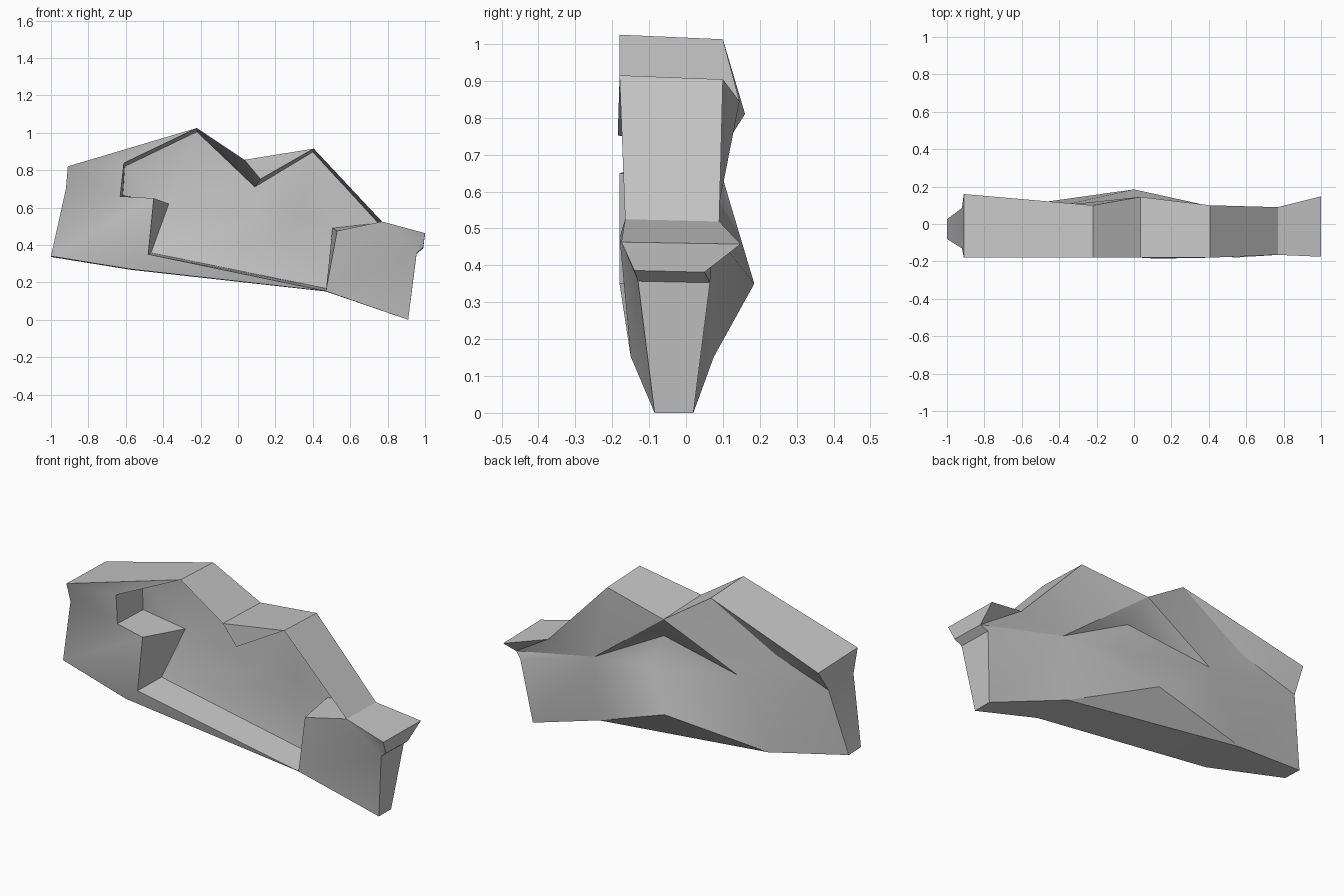
import bpy, bmesh, math

cube = bpy.data.objects.get("Cube")
if cube:
    bpy.data.objects.remove(cube, do_unlink=True)

# Grey stone material
stone = bpy.data.materials.new("grey_stone")
stone.use_nodes = True
grey = (0.57, 0.57, 0.57, 1)
stone.diffuse_color = grey
stone.node_tree.nodes["Principled BSDF"].inputs["Base Color"].default_value = grey

# Slab outline: x, z, front y, back y
outline = {
    "foot": (-1, .34, -.08, .025),
    "waist": (-.92, .70, -.13, .085),
    "shoulder": (-.91, .82, -.18, .16),
    "peak": (-.22, 1.025, -.18, .10),
    "notch": (.035, .855, -.18, .145),
    "hump": (.405, .915, -.18, .10),
    "step": (.77, .525, -.165, .09),
    "tip": (1, .463, -.175, .148),
    "lip": (.99, .386, -.14, .05),
    "neck": (.955, .357, -.13, .065),
    "toe": (.91, 0, -.085, .02),
    "sole": (.47, .153, -.15, .075),
    "belly": (-.57, .27, -.15, .105),
}
BACK_DROP = .988

# Points of the hollow in the front
hollow = {
    "brow": (-.61, -.18, .838), "cheek": (-.63, -.14, .66),
    "shelf": (-.45, -.18, .65), "sill": (-.48, -.18, .35),
    "roof": (-.605, .04, .82), "nook": (-.615, .06, .665),
    "core": (-.37, .075, .62), "ledge": (-.465, .005, .358),
    "ledge_end": (.485, .015, .165), "corner": (.505, .05, .49),
    "jamb": (.53, -.18, .475), "vee": (.12, -.185, .752),
    "peak_inner": (-.22, .04, 1.005), "dip": (.09, .035, .71),
    "hump_inner": (.4, .03, .897), "step_inner": (.75, .03, .517),
    "crease": (.11, .02, .55), "fold": (.29, .03, .46), "bump": (.33, .02, .55),
}
front_faces = [
    # left block
    "foot waist shoulder brow cheek", "foot cheek shelf sill", "foot sill belly",
    "shoulder peak brow",
    # cavity and ledge
    "brow peak peak_inner roof", "brow roof nook cheek", "cheek nook core shelf",
    "shelf core ledge sill", "sill ledge ledge_end sole", "belly sill sole",
    # right block
    "sole ledge_end corner jamb", "jamb corner step_inner step",
    "jamb step tip lip neck", "sole jamb neck toe",
    # overhanging rim
    "peak notch dip peak_inner", "notch vee dip", "notch hump vee",
    "vee hump hump_inner dip", "hump step step_inner hump_inner",
    # sunken wall
    "roof peak_inner core", "roof core nook", "peak_inner dip core",
    "dip crease core", "core crease ledge", "ledge crease fold",
    "ledge fold ledge_end", "ledge_end fold corner", "dip hump_inner bump",
    "dip bump crease", "crease bump fold", "bump corner fold",
    "bump hump_inner corner", "hump_inner step_inner corner",
]

# Points of the bulging back
bulge = {
    "scoop": (-.6, .08, .795), "ridge": (-.383, .10, .635), "pit": (.09, .062, .71),
    "groove": (.5, .075, .49), "dent": (.17, .078, .53), "hump_low": (0, .185, .35),
}
back_faces = [
    # left half
    "peak shoulder scoop", "shoulder waist scoop", "peak scoop ridge",
    "scoop waist ridge", "waist foot belly ridge", "peak ridge notch",
    # overhang below the notch
    "notch ridge pit", "notch pit groove", "notch groove hump",
    # right half
    "hump groove step", "step groove neck lip tip", "groove neck toe sole",
    "groove sole hump_low",
    # lower bulge
    "pit groove dent", "ridge pit dent", "ridge dent hump_low",
    "dent groove hump_low", "ridge hump_low belly", "hump_low sole belly",
]

bm = bmesh.new()
front = {n: bm.verts.new((x, yf, z)) for n, (x, z, yf, yb) in outline.items()}
back = {n: bm.verts.new((x, yb, z * BACK_DROP)) for n, (x, z, yf, yb) in outline.items()}

# Rim strip joining front and back
names = list(outline)
for a, b in zip(names, names[1:] + names[:1]):
    bm.faces.new((front[a], front[b], back[b], back[a]))

# Front and back skins
for verts, points, faces in ((front, hollow, front_faces), (back, bulge, back_faces)):
    verts.update({n: bm.verts.new(p) for n, p in points.items()})
    for face in faces:
        bm.faces.new([verts[n] for n in face.split()])

bmesh.ops.triangulate(bm, faces=[f for f in bm.faces if len(f.verts) > 4])
bmesh.ops.recalc_face_normals(bm, faces=bm.faces)
mesh = bpy.data.meshes.new("rock_slab")
bm.to_mesh(mesh)
bm.free()
mesh.materials.append(stone)
rock = bpy.data.objects.new("rock_slab", mesh)
bpy.context.collection.objects.link(rock)

# Soft facets with crisp ridges
bpy.ops.object.select_all(action="DESELECT")
rock.select_set(True)
bpy.context.view_layer.objects.active = rock
bpy.ops.object.shade_smooth_by_angle(angle=math.radians(30))
